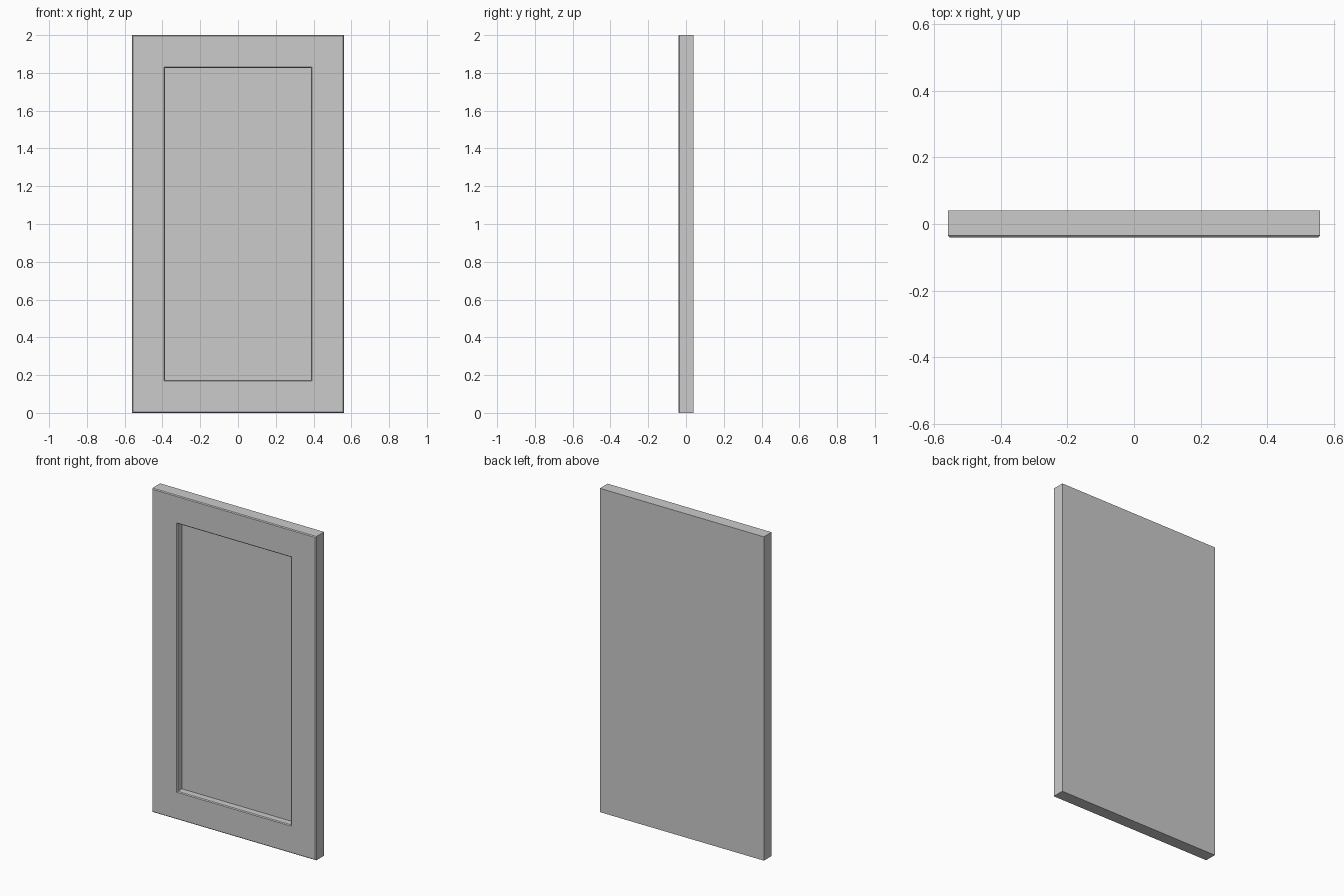
import bpy, bmesh

if "Cube" in bpy.data.objects:
    bpy.data.objects.remove(bpy.data.objects["Cube"])

W, H, T = 1.12, 2.0, 0.08      # overall width, height, thickness
FRAME = 0.168                  # width of the raised border
CH = 0.005                     # small chamfer on the front edges
DEPTH = 0.045                  # depth of the recessed panel
back, front = T / 2, -T / 2

# Profile of the panel as (inset from outline, y), from back edge to recess floor
profile = [
    (0, back),
    (0, front + CH),
    (CH, front),
    (FRAME, front),
    (FRAME + CH, front + CH),
    (FRAME + CH, front + DEPTH),
]


def rect_ring(bm, inset, y):
    x = W / 2 - inset
    z0, z1 = inset, H - inset
    return [bm.verts.new((px, y, pz))
            for px, pz in ((-x, z0), (x, z0), (x, z1), (-x, z1))]


bm = bmesh.new()
rings = [rect_ring(bm, i, y) for i, y in profile]

# Sides, chamfers, border and recess walls
for a, b in zip(rings, rings[1:]):
    for k in range(4):
        n = (k + 1) % 4
        bm.faces.new((a[k], a[n], b[n], b[k]))

# Flat back and recessed panel floor
bm.faces.new(rings[0][::-1])
bm.faces.new(rings[-1])
bmesh.ops.recalc_face_normals(bm, faces=bm.faces)

mesh = bpy.data.meshes.new("door_panel")
bm.to_mesh(mesh)
bm.free()
door = bpy.data.objects.new("door_panel", mesh)
bpy.context.collection.objects.link(door)
